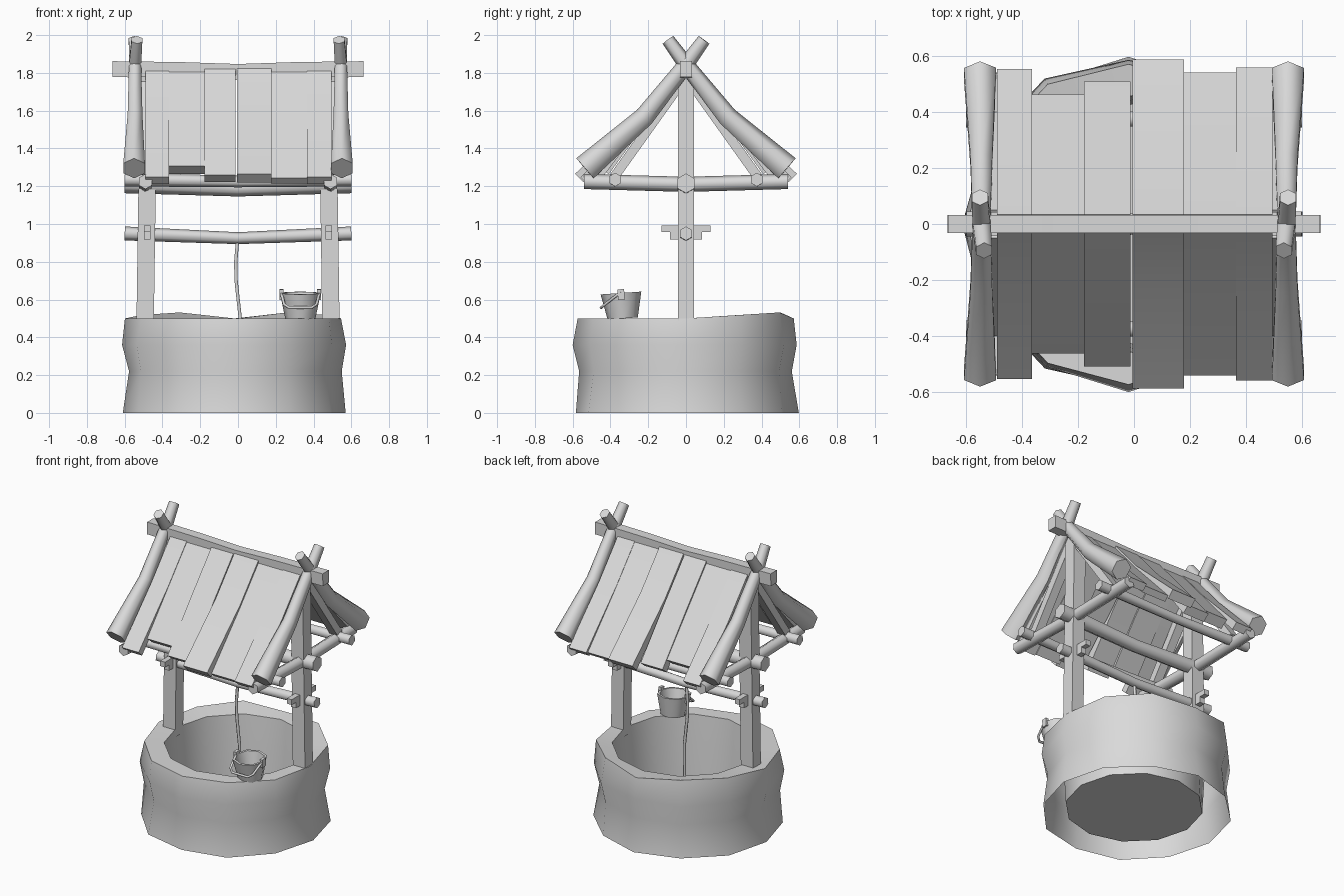
import bpy, bmesh, math
from mathutils import Vector, Matrix

if "Cube" in bpy.data.objects:
    bpy.data.objects.remove(bpy.data.objects["Cube"])

GREY = (0.7, 0.7, 0.7, 1)
mat = bpy.data.materials.new("plain grey")
mat.use_nodes = True
mat.diffuse_color = GREY
mat.node_tree.nodes["Principled BSDF"].inputs["Base Color"].default_value = GREY
X, Y = Vector((1, 0, 0)), Vector((0, 1, 0))


def finish(name, bm, angle):
    bmesh.ops.remove_doubles(bm, verts=bm.verts, dist=1e-5)
    bmesh.ops.recalc_face_normals(bm, faces=bm.faces)
    mesh = bpy.data.meshes.new(name)
    bm.to_mesh(mesh)
    bm.free()
    mesh.materials.append(mat)
    ob = bpy.data.objects.new(name, mesh)
    bpy.context.collection.objects.link(ob)
    bpy.ops.object.select_all(action="DESELECT")
    ob.select_set(True)
    bpy.context.view_layer.objects.active = ob
    bpy.ops.object.shade_smooth_by_angle(angle=math.radians(angle))
    return ob


def bridge(bm, rings):
    for a, b in zip(rings, rings[1:]):
        for i in range(len(a)):
            j = (i + 1) % len(a)
            bm.faces.new((a[i], a[j], b[j], b[i]))


def sweep(name, path, sizes, across, sides=6, angle=65):
    """Sweep a polygon along a path; sizes are (half width, half depth)."""
    bm = bmesh.new()
    pts = [Vector(p) for p in path]
    grow = math.sqrt(2) if sides == 4 else 1
    rings = []
    for i, p in enumerate(pts):
        t = pts[min(i + 1, len(pts) - 1)] - pts[max(i - 1, 0)]
        v = t.cross(across).normalized()
        u = v.cross(t).normalized()
        w, d = sizes[i] if isinstance(sizes, list) else sizes
        ring = []
        for k in range(sides):
            a = math.pi / sides + k * math.tau / sides
            ring.append(bm.verts.new(p + grow * (u * w * math.cos(a) + v * d * math.sin(a))))
        rings.append(ring)
    bridge(bm, rings)
    bm.faces.new(rings[0])
    bm.faces.new(rings[-1])
    return finish(name, bm, angle)


def box(name, a, b, w, d, across=X):
    return sweep(name, [a, b], (w, d), across, 4, 30)


def lathe(name, profile, sides, shape=lambda p: p, angle=60):
    bm = bmesh.new()
    rings = [[bm.verts.new(shape(Vector((r * math.cos(k * math.tau / sides),
                                         r * math.sin(k * math.tau / sides), z))))
              for k in range(sides)] for r, z in profile]
    bridge(bm, rings)
    return finish(name, bm, angle)


# Lumpy stone shell, open underneath, with the well shaft closed inside it
def lump(p):
    if Vector((p.x, p.y)).length > 0.5:
        a = math.atan2(p.y, p.x)
        s = 1 + 0.012 * math.sin(5 * a + 9 * p.z)
        if p.z > 0.45:
            p.z += 0.085 * max(0, math.sin(a)) ** 2 * abs(math.cos(a))
        p.x, p.y = p.x * s - 0.02, p.y * s
    return p


lathe("well_wall", [(0.59, 0), (0.563, 0.22), (0.593, 0.36), (0.572, 0.5), (0.46, 0.5),
                    (0.445, 0.3), (0.43, 0.03), (0, 0.03)], 12, lump)

# Ridge beam, sagging in the middle
sweep("ridge_beam", [(-0.665, 0, 1.82), (-0.3, 0, 1.815), (0, 0, 1.805), (0.3, 0, 1.815),
                     (0.665, 0, 1.82)], (0.033, 0.042), Y, 4, 30)

# Frame at both sides
for s, side in ((-1, "right"), (1, "left")):
    box(side + "_post", (s * 0.492, 0, 0.45), (s * 0.473, 0, 1.78), 0.046, 0.043)
    sweep(side + "_cross_log", [(s * 0.49, -0.54, 1.225), (s * 0.49, 0, 1.21),
                                (s * 0.49, 0.54, 1.225)], (0.04, 0.04), X)
    for f, end in ((-1, "front"), (1, "back")):
        tag = side + "_" + end
        sweep(tag + "_rafter",
              [(s * 0.55, f * 0.535, 1.295), (s * 0.545, f * 0.22, 1.568),
               (s * 0.545, 0, 1.845), (s * (0.535 if f > 0 else 0.55), -f * 0.095, 1.975)],
              [(0.066, 0.07), (0.045, 0.053), (0.037, 0.042), (0.033, 0.035)], X)
        box(tag + "_brace", (s * 0.48, f * 0.03, 1.74), (s * 0.48, f * 0.38, 1.25), 0.03, 0.025)
        # Stepped bracket holding the crank rod
        box(tag + "_bracket", (s * 0.48, f * 0.03, 0.975), (s * 0.48, f * 0.13, 0.975), 0.018, 0.018)
        box(tag + "_bracket_foot", (s * 0.48, f * 0.03, 0.94), (s * 0.48, f * 0.085, 0.94), 0.018, 0.022)

# Long logs running from side to side
for name, y, z, r, sag in (("front_rail", -0.375, 1.235, 0.036, 0.01), ("back_rail", 0.375, 1.235, 0.036, 0.01),
                           ("middle_rail", 0, 1.215, 0.052, 0.025), ("crank_rod", 0, 0.95, 0.037, 0.025)):
    sweep(name, [(-0.6, y, z), (0, y, z - sag), (0.6, y, z)],
          [(r, r), (r * 0.85, r * 0.85), (r, r)], Y)

# Roof planks: left edge, right edge, reach, lift, tip height, tip half thickness
PLANKS = [(-0.49, -0.365, 0.535, -0.002, 1.23, 0.026), (-0.365, -0.178, 0.435, -0.008, 1.285, 0.034),
          (-0.178, -0.012, 0.485, 0.008, 1.24, 0.03), (-0.005, 0.178, 0.565, 0.012, 1.243, 0.032),
          (0.175, 0.365, 0.525, -0.006, 1.228, 0.022), (0.365, 0.495, 0.54, -0.002, 1.23, 0.026)]
for f, end in ((-1, "front"), (1, "back")):
    for i, (a, b, reach, lift, tip, thick) in enumerate(PLANKS):
        m, w = (a + b) / 2, (b - a) / 2
        sweep(f"{end}_plank_{i + 1}",
              [(m, f * 0.02, 1.8 + lift), (m, f * 0.22, 1.565 + lift), (m, f * reach, tip)],
              [(w, 0.018), (w, 0.02), (w, thick)], X, 4, 30)

# Rope hanging into the well
sweep("rope", [(0, 0, 0.94), (-0.012, 0, 0.8), (-0.01, 0, 0.7), (0.012, 0, 0.5), (0.01, 0, 0.12)],
      (0.01, 0.01), X)

# Bucket resting on the rim, with its handle hanging forward
tilt = Matrix.Translation((0.33, -0.335, 0.5)) @ Matrix.Rotation(math.radians(4), 4, "X")
parts = [lathe("bucket", [(0, 0), (0.08, 0), (0.108, 0.135), (0.092, 0.135), (0.068, 0.02), (0, 0.02)],
               8, angle=50)]
hang = [(-0.102, 0, 0.14), (-0.085, -0.09, 0.08), (-0.06, -0.11, 0.065),
        (0.06, -0.11, 0.065), (0.085, -0.09, 0.08), (0.102, 0, 0.14)]
parts.append(sweep("bucket_handle", hang, (0.008, 0.008), Vector((0, 0.6, -0.8))))
for s, side in ((-1, "right"), (1, "left")):
    parts.append(box(side + "_bucket_ear", (s * 0.099, 0, 0.1), (s * 0.099, 0, 0.155), 0.01, 0.018))
for ob in parts:
    ob.matrix_world = tilt
